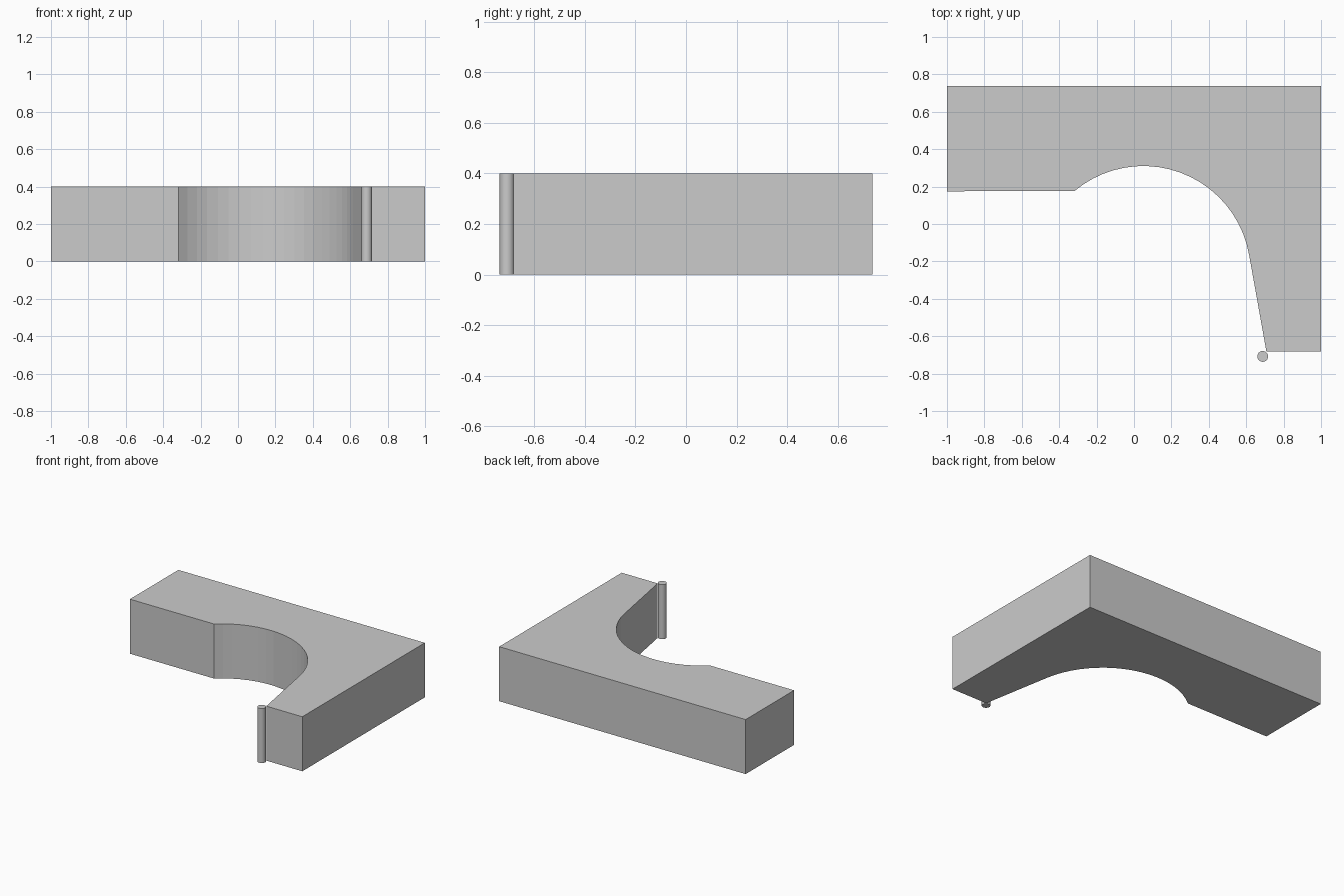
import bpy, bmesh
from math import sin, cos, radians

if "Cube" in bpy.data.objects:
    bpy.data.objects.remove(bpy.data.objects["Cube"])

HEIGHT = 0.40


def extruded_part(name, outline, height):
    """Prism standing on z = 0 with the given outline."""
    bm = bmesh.new()
    base = bm.faces.new([bm.verts.new((x, y, 0)) for x, y in outline])
    top = bmesh.ops.extrude_face_region(bm, geom=[base])["geom"]
    bmesh.ops.translate(bm, vec=(0, 0, height),
                        verts=[g for g in top if isinstance(g, bmesh.types.BMVert)])
    bmesh.ops.recalc_face_normals(bm, faces=bm.faces)
    mesh = bpy.data.meshes.new(name)
    bm.to_mesh(mesh)
    bm.free()
    obj = bpy.data.objects.new(name, mesh)
    bpy.context.collection.objects.link(obj)
    return obj


def arc(cx, cy, radius, start, end, steps):
    angles = [radians(start + (end - start) * i / steps) for i in range(steps + 1)]
    return [(cx + radius * cos(a), cy + radius * sin(a)) for a in angles]


# L-shaped counter with a curved inner cut-out that runs into a slanted edge
cutout = arc(0.05, -0.264, 0.574, 130, 10, 20)
extruded_part("counter_body",
              [(-1, 0.737), (-1, 0.175)] + cutout
              + [(0.708, -0.683), (1, -0.683), (1, 0.737)], HEIGHT)

# Thin round post at the end of the short arm
post = extruded_part("corner_post", arc(0.688, -0.708, 0.029, 0, 360, 24)[:-1], HEIGHT)
bpy.context.view_layer.objects.active = post
post.select_set(True)
bpy.ops.object.shade_smooth_by_angle(angle=radians(30))
